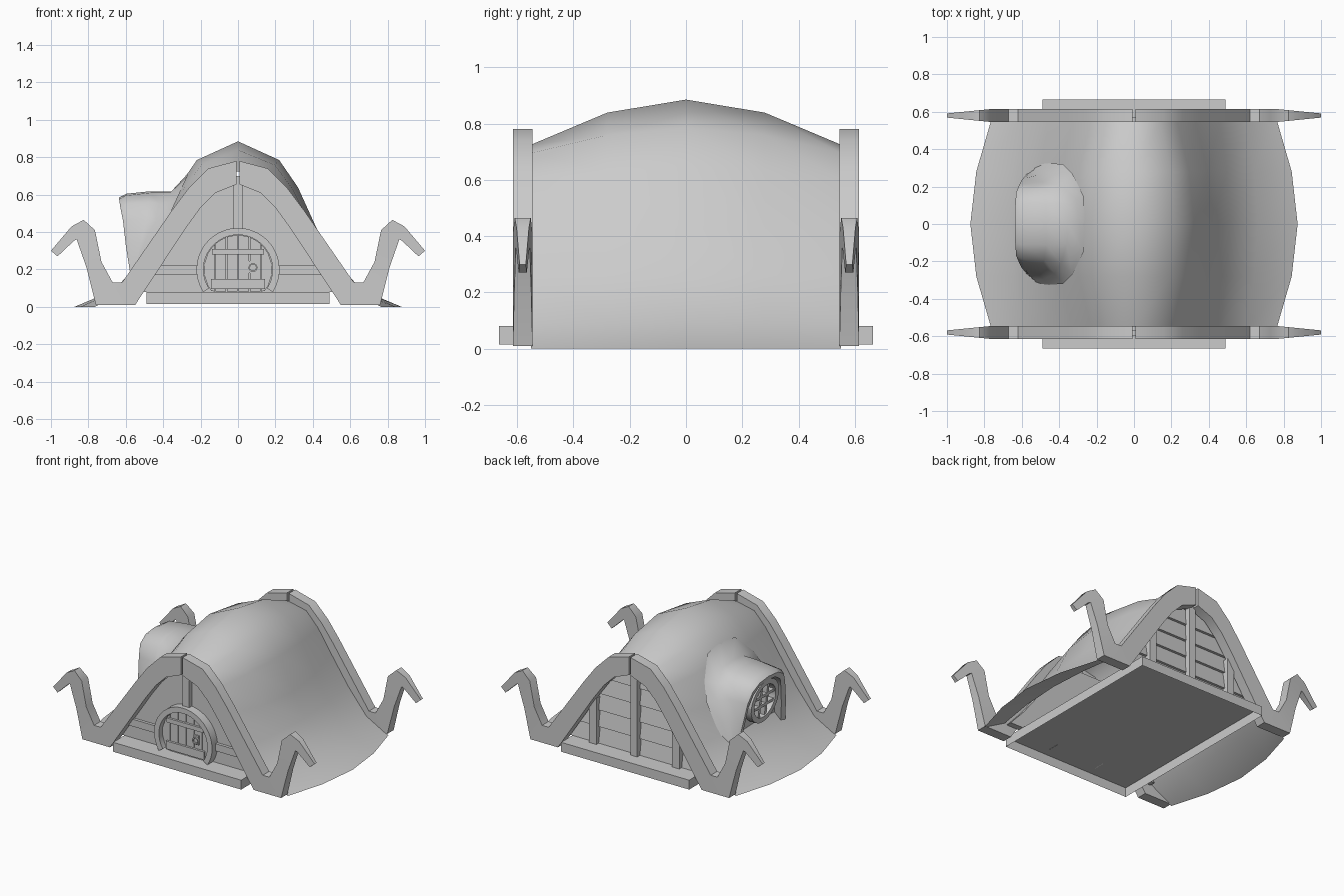
import bpy, bmesh
from math import sin, cos, pi, sqrt, radians

if "Cube" in bpy.data.objects:
    bpy.data.objects.remove(bpy.data.objects["Cube"])


def finish(name, bm, smooth=None):
    bmesh.ops.recalc_face_normals(bm, faces=bm.faces)
    me = bpy.data.meshes.new(name)
    bm.to_mesh(me)
    bm.free()
    ob = bpy.data.objects.new(name, me)
    bpy.context.collection.objects.link(ob)
    if smooth:
        bpy.ops.object.select_all(action='DESELECT')
        ob.select_set(True)
        bpy.context.view_layer.objects.active = ob
        bpy.ops.object.shade_smooth_by_angle(angle=radians(smooth))
    return ob


def loft(name, rings, closed=True, caps=(True, True), smooth=None):
    bm = bmesh.new()
    vs = [[bm.verts.new(p) for p in r] for r in rings]
    n = len(vs[0])
    for a, b in zip(vs, vs[1:]):
        for i in range(n if closed else n - 1):
            j = (i + 1) % n
            bm.faces.new((a[i], a[j], b[j], b[i]))
    for ring, wanted in zip((vs[0], vs[-1]), caps):
        if wanted:
            bm.faces.new(ring)
    return finish(name, bm, smooth)


def box(name, x0, x1, y0, y1, z0, z1, bottom=True):
    return loft(name, [[(x0, y0, z), (x1, y0, z), (x1, y1, z), (x0, y1, z)] for z in (z0, z1)],
                caps=(bottom, True))


def full(half):
    # Mirror a half profile that starts on the centre line
    return [(-p[0],) + tuple(p[1:]) for p in half[:0:-1]] + half


def arc_ring(name, place, r0, r1, d0, d1, a0, a1, n):
    # Rectangular section swept round an arc; place maps (u, v, depth) to 3D
    rings = []
    for i in range(n + 1):
        a = a0 + (a1 - a0) * i / n
        rings.append([place(r * cos(a), r * sin(a), d)
                      for r, d in ((r0, d0), (r1, d0), (r1, d1), (r0, d1))])
    part = a1 - a0 < 6.2
    return loft(name, rings, caps=(part, part), smooth=30)


# Roof: bell profile, taller and wider in the middle
END = [(0, .725), (.14, .695), (.23, .60), (.33, .45), (.46, .26), (.60, .09), (.765, .0)]
MID = [(0, .885), (.22, .785), (.32, .64), (.42, .42), (.51, .26), (.66, .09), (.875, .0)]
rings = []
for y, t in ((-.55, 0), (-.28, .71), (0, 1), (.28, .71), (.55, 0)):
    half = [(a[0] + (b[0] - a[0]) * t, a[1] + (b[1] - a[1]) * t) for a, b in zip(END, MID)]
    rings.append([(x, y, z) for x, z in full(half)])
loft("roof", rings, closed=False, caps=(False, False), smooth=60)

# Gable beams with curled, tapering horns
OUTER = [(.007, .78), (.16, .74), (.26, .64), (.35, .52), (.62, .13), (.67, .13),
         (.73, .24), (.765, .41), (.825, .465), (.89, .43), (1.0, .30)]
INNER = [(.007, .655), (.12, .61), (.20, .53), (.28, .42), (.55, .01), (.76, .01),
         (.81, .21), (.845, .31), (.862, .36), (.875, .355), (.965, .27)]
for sy in (-1, 1):
    for sx in (-1, 1):
        rings = []
        for o, i in zip(OUTER, INNER):
            r = []
            for (x, z), s in ((o, -1), (i, -1), (i, 1), (o, 1)):
                h = .035 - .024 * max(0, x - .76) / .24
                r.append((sx * x, sy * .58 + s * h, z))
            rings.append(r)
        loft("gable_beam", rings, smooth=40)


def half_width(z):
    for (x0, z0), (x1, z1) in zip(END, END[1:]):
        if z1 <= z <= z0:
            return x0 + (x1 - x0) * (z0 - z) / (z0 - z1) - .03
    return 0


# Gable walls: overlapping planks at the back, smooth boards at the front
for s, lap in ((-1, 0), (1, .018)):
    z = .08
    while z < .64:
        z1 = min(z + .115, .68)
        a, b = half_width(z), max(.01, half_width(z1))
        y0, y1, y2 = s * .50, s * .54, s * (.54 - lap)
        loft("wall_plank", [[(-a, y0, z), (a, y0, z), (a, y1, z), (-a, y1, z)],
                            [(-b, y0, z1), (b, y0, z1), (b, y2, z1), (-b, y2, z1)]])
        z = z1
    y0, y1 = sorted((s * .53, s * .57))
    box("centre_post", -.025, .025, y0, y1, .08 if s > 0 else .41, .70)
for sx in (-1, 1):
    box("back_post", sx * .29, sx * .345, .52, .565, .08, .40)
    box("front_rail", sx * .19, sx * .45, -.56, -.52, .17, .22)

# Hollow base whose ends form the front and back steps
box("base", -.49, .49, -.665, .665, .015, .08, bottom=False)

# Round door with frame, planks, braces and handle
DZ = .2
door = lambda u, v, d: (u, -d, DZ + v)
low = -.577
arc_ring("door_frame", door, .185, .222, .52, .60, low, pi - low, 28)
R = .183
for k in range(6):
    x0, x1 = -R + k * R / 3 + .002, -R + (k + 1) * R / 3 - .002
    tops = [x0 + (x1 - x0) * i / 3 for i in range(4)]
    tops = [(x, sqrt(max(0, R * R - x * x))) for x in tops]
    pts = [(x, max(-.118, -v)) for x, v in tops] + [(x, v) for x, v in tops[::-1]]
    bm = bmesh.new()
    face = bm.faces.new([bm.verts.new((x, -.565, DZ + v)) for x, v in pts])
    ext = bmesh.ops.extrude_face_region(bm, geom=[face])
    for v in ext["geom"]:
        if isinstance(v, bmesh.types.BMVert):
            v.co.y = -.52
    finish("door_plank", bm)
for v0, v1, w in ((.08, .11, .14), (-.105, -.05, .145)):
    box("door_brace", -w, w, -.58, -.55, DZ + v0, DZ + v1)
box("handle_plate", .06, .10, -.572, -.55, DZ - .02, DZ + .045)
arc_ring("door_handle", lambda u, v, d: (.08 + u, -d, .21 + v), .016, .024, .57, .582, 0, 2 * pi, 14)

# Dormer: arched hood flaring out into the left roof slope
FRONT = [(0, .585, -.635), (.10, .575, -.635), (.17, .535, -.63), (.205, .46, -.615),
         (.235, .33, -.60), (.265, .17, -.575)]
CROWN = [(0, .605, -.595), (.11, .595, -.60), (.185, .55, -.60), (.215, .465, -.59),
         (.245, .335, -.58), (.272, .17, -.565)]
MIDD = [(0, .618, -.47), (.11, .61, -.47), (.19, .56, -.48), (.225, .47, -.49),
        (.26, .34, -.52), (.285, .17, -.555)]
NECK = [(0, .618, -.355), (.11, .613, -.36), (.21, .55, -.39), (.265, .46, -.425),
        (.295, .33, -.485), (.30, .17, -.55)]
REAR = [(0, .72, -.262), (.15, .70, -.27), (.27, .57, -.33), (.32, .46, -.38),
        (.325, .32, -.455), (.315, .17, -.545)]
RIM = [(y * .86, z - .03, x + .012) for y, z, x in FRONT]
BACK = [(y, z, x + .05) for y, z, x in RIM]
loft("dormer_hood", [[(x, y, z) for y, z, x in full(h)] for h in (REAR, NECK, MIDD, CROWN, FRONT, RIM, BACK)],
     closed=False, caps=(False, False), smooth=60)
loft("dormer_wall", [[(x, s * y, z) for y, z, x in BACK] for s in (-1, 1)],
     closed=False, caps=(False, False))

# Round dormer window with leaning frame and glazing bars
win = lambda u, v, d: (-.555 - d - v * .12, u, .405 + v)
arc_ring("window_frame", win, .115, .15, 0, .05, 0, 2 * pi, 24)
for c in (-.035, .035):
    for flip in (0, 1):
        rings = []
        for t in (-.115, .115):
            q = [(c - .01, .0), (c + .01, .0), (c + .01, .04), (c - .01, .04)]
            rings.append([win(t, u, d) if flip else win(u, t, d) for u, d in q])
        loft("window_bar", rings)
